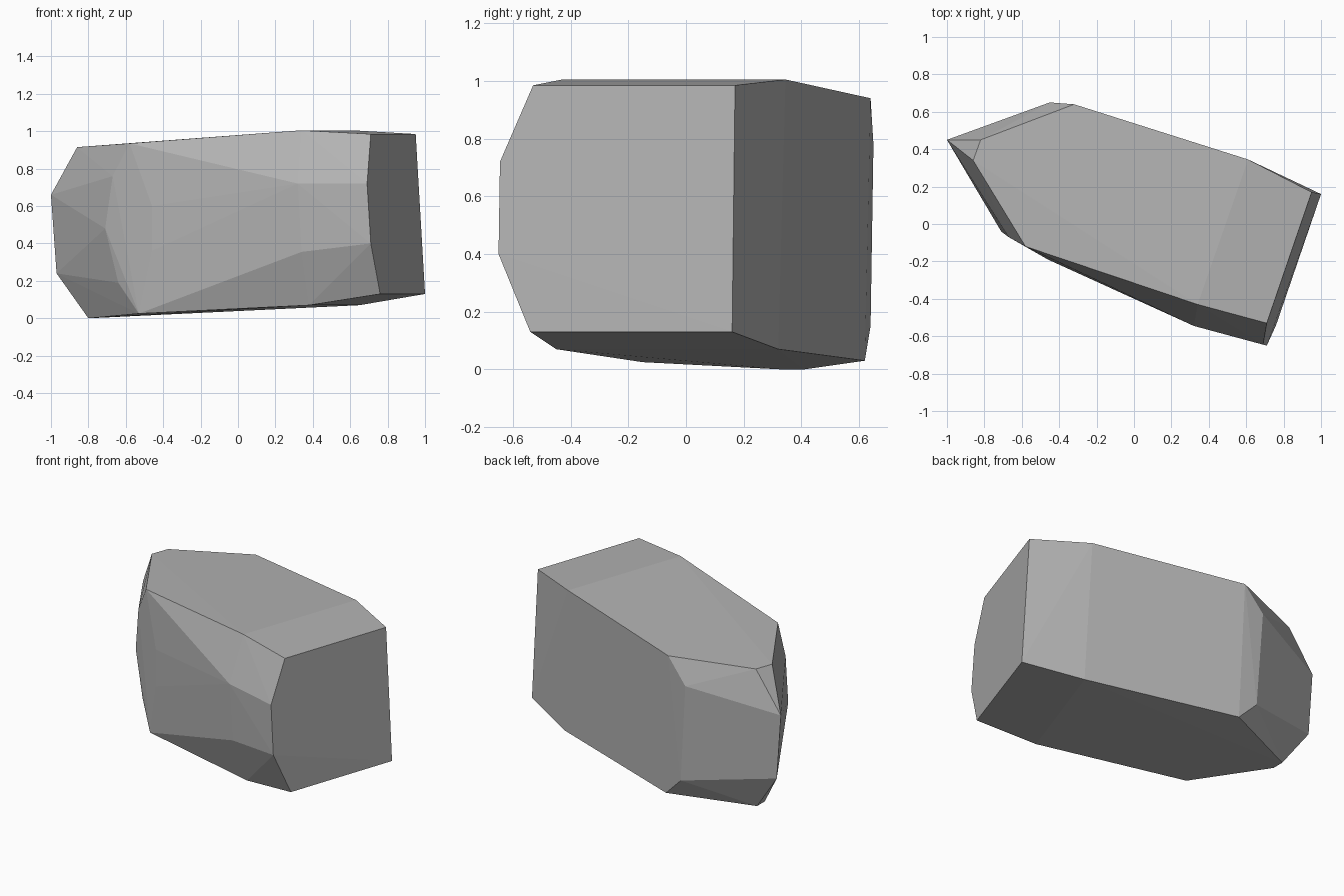
import bpy
import bmesh
import math

# Remove the default object
default = bpy.data.objects.get("Cube")
if default:
    bpy.data.objects.remove(default, do_unlink=True)


def flat_material(name, colour):
    mat = bpy.data.materials.new(name)
    mat.use_nodes = True
    mat.diffuse_color = colour
    mat.node_tree.nodes["Principled BSDF"].inputs["Base Color"].default_value = colour
    return mat


def chiselled_hull(name, sections, material, flat_angle):
    """Wrap corner sections in a convex skin and merge nearly flat facets."""
    bm = bmesh.new()
    for section in sections:
        for corner in section:
            bm.verts.new(corner)
    skin = bmesh.ops.convex_hull(bm, input=bm.verts[:])
    spare = {v for v in skin["geom_interior"] + skin["geom_unused"]
             if isinstance(v, bmesh.types.BMVert)}
    bmesh.ops.delete(bm, geom=list(spare), context="VERTS")
    bmesh.ops.dissolve_limit(bm, angle_limit=flat_angle,
                             verts=bm.verts[:], edges=bm.edges[:])
    bmesh.ops.recalc_face_normals(bm, faces=bm.faces[:])
    mesh = bpy.data.meshes.new(name)
    bm.to_mesh(mesh)
    bm.free()
    mesh.materials.append(material)
    mesh.shade_flat()
    obj = bpy.data.objects.new(name, mesh)
    bpy.context.scene.collection.objects.link(obj)
    return obj


# Broad six-sided face at the left end
left_end = [(.95, .17, .985), (1, .16, .13), (.76, -.54, .13),
            (.71, -.65, .4), (.69, -.645, .72), (.71, -.53, .985)]

# Shoulder ring where the sides start to taper
shoulder = [(.61, .345, 1.005), (.65, .32, .07), (.38, -.45, .07),
            (.34, -.54, .355), (.32, -.545, .72), (.34, -.43, 1.005)]

# Back corners, with a small chamfer
back_corner = [(-.32, .64, .94), (-.45, .65, .78),
               (-.41, .64, .15), (-.29, .62, .03)]

# Front corners, chipped in two steps
front_corner = [(-.58, -.12, .935), (-.46, -.19, .6), (-.46, -.19, .36),
                (-.53, -.15, .025), (-.67, -.07, .76), (-.71, -.04, .48),
                (-.64, -.07, .19)]

# Narrow nose at the right end
nose = [(-.82, .45, .915), (-.86, .34, .915), (-1, .45, .66),
        (-.97, .45, .24), (-.8, .41, 0), (-.8, .33, 0)]

stone_grey = flat_material("stone grey", (.45, .45, .45, 1))
chiselled_hull("rock", [left_end, shoulder, back_corner, front_corner, nose],
               stone_grey, math.radians(1))
